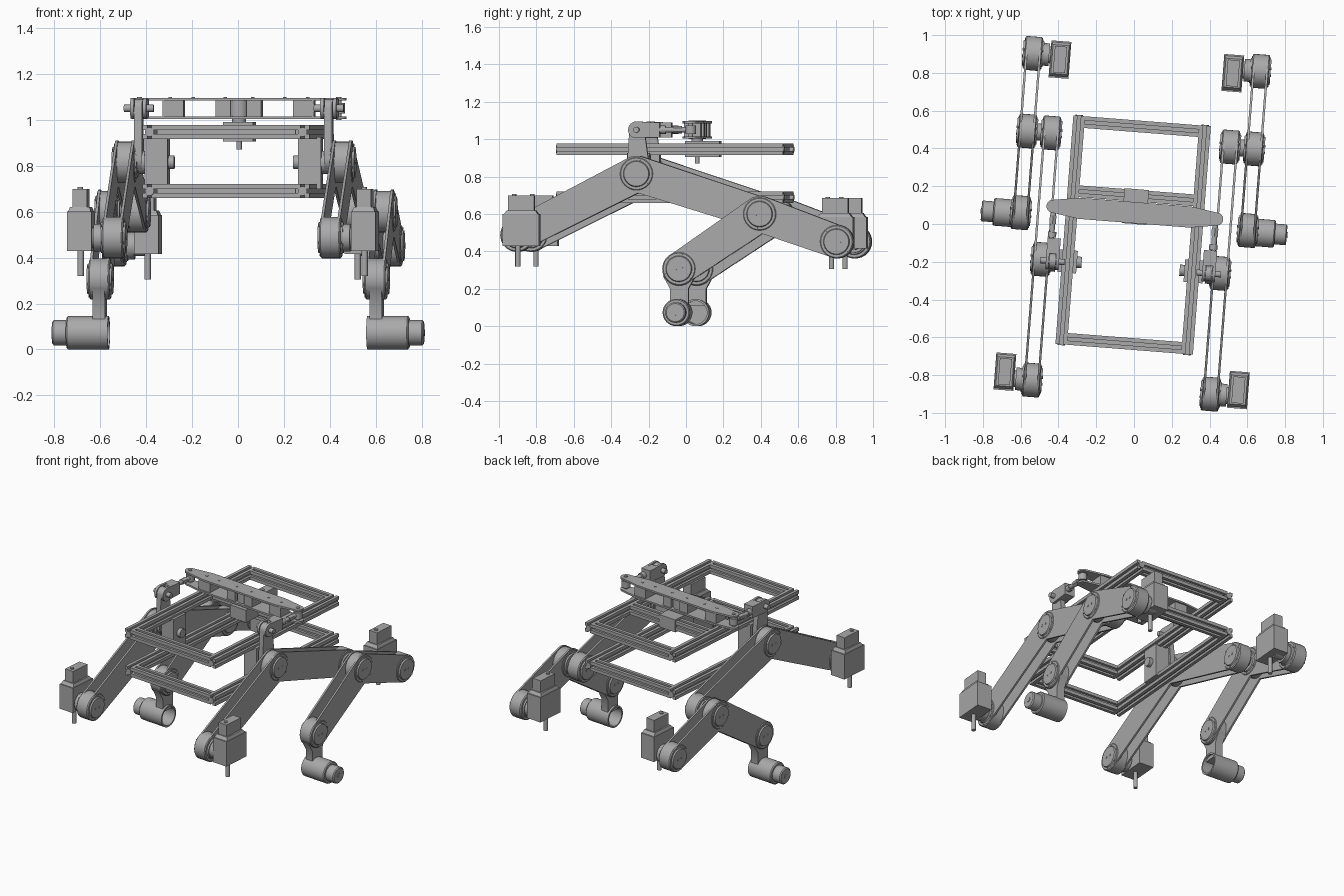
import bpy, bmesh, math
from mathutils import Matrix, Vector
from mathutils.geometry import convex_hull_2d

cube = bpy.data.objects.get("Cube")
if cube:
    bpy.data.objects.remove(cube, do_unlink=True)

grey = bpy.data.materials.new("plain_grey")
grey.use_nodes = True
tone = (0.4, 0.4, 0.4, 1)
grey.diffuse_color = tone
grey.node_tree.nodes["Principled BSDF"].inputs["Base Color"].default_value = tone

TURN = Matrix.Rotation(math.radians(-4.5), 4, "Z")   # whole chassis sits slightly turned
AXIS = {"X": Matrix.Rotation(math.pi / 2, 4, "Y"),
        "Y": Matrix.Rotation(math.pi / 2, 4, "X"), "Z": Matrix()}
made = []


def finish(name, bm, pair=True):
    """Turn a bmesh into an object; pair also makes the mirrored one."""
    for side in ((1, -1) if pair else (1,)):
        copy = bm.copy()
        copy.transform(TURN @ Matrix.Diagonal((side, 1, 1, 1)))
        bmesh.ops.recalc_face_normals(copy, faces=copy.faces)
        mesh = bpy.data.meshes.new(name)
        copy.to_mesh(mesh)
        copy.free()
        mesh.materials.append(grey)
        label = name if not pair else ("left_" if side > 0 else "right_") + name
        ob = bpy.data.objects.new(label, mesh)
        bpy.context.collection.objects.link(ob)
        made.append(ob)
    bm.free()


def box(bm, x, y, z, taper=1.0):
    """Box from three ranges; taper shrinks its top."""
    lo, hi = Vector((x[0], y[0], z[0])), Vector((x[1], y[1], z[1]))
    mid, size = (lo + hi) / 2, hi - lo
    verts = bmesh.ops.create_cube(bm, size=1)["verts"]
    for v in verts:
        k = taper if v.co.z > 0 else 1
        v.co = mid + Vector((v.co.x * size.x * k, v.co.y * size.y * k, v.co.z * size.z))


def rod(bm, centre, radius, length, axis="X", sides=32):
    bmesh.ops.create_cone(bm, cap_ends=True, segments=sides, radius1=radius, radius2=radius,
                          depth=length, matrix=Matrix.Translation(centre) @ AXIS[axis])


def prism(bm, points, axis, start, end):
    """Extrude a 2D outline along X, Y or Z."""
    def place(p, t):
        return {"X": (t, p[0], p[1]), "Y": (p[0], t, p[1]), "Z": (p[0], p[1], t)}[axis]
    a = [bm.verts.new(place(p, start)) for p in points]
    b = [bm.verts.new(place(p, end)) for p in points]
    bm.faces.new(a)
    bm.faces.new(b[::-1])
    for i in range(len(a)):
        j = (i + 1) % len(a)
        bm.faces.new((a[i], b[i], b[j], a[j]))


def hull(circles):
    """Outline wrapped around circles given as (u, v, radius)."""
    pts = [Vector((u + r * math.cos(k * math.pi / 20), v + r * math.sin(k * math.pi / 20)))
           for u, v, r in circles for k in range(40)]
    return [pts[i] for i in convex_hull_2d(pts)]


def lathe(bm, profile, centre, sides=32):
    """Revolve (x, radius) points about an axis along X."""
    rings = [[bm.verts.new((x, centre[0] + r * math.cos(k * math.tau / sides),
                            centre[1] + r * math.sin(k * math.tau / sides)))
              for k in range(sides)] for x, r in profile]
    for a, b in zip(rings, rings[1:]):
        for k in range(sides):
            j = (k + 1) % sides
            bm.faces.new((a[k], a[j], b[j], b[k]))
    bm.faces.new(rings[0])
    bm.faces.new(rings[-1])


# Joint positions as (y, z)
ROCKER_X, BOGIE_X = 0.475, 0.603
FRONT, PIVOT, JOINT = (-0.866, 0.487), (-0.225, 0.815), (0.446, 0.6)
REAR, MIDDLE = (0.858, 0.452), (0.013, 0.307)


def leg(name, x, ends, bend):
    """Bent arm of two thin plates with a drum at every joint."""
    bm = bmesh.new()
    for dx in (-0.042, 0.03):
        for end in ends:
            prism(bm, hull([(*end, 0.088), (*bend, 0.096)]), "X", x + dx, x + dx + 0.012)
    finish(name + "_plates", bm)
    bm = bmesh.new()
    for y, z in (*ends, bend):
        lathe(bm, [(x - 0.055, 0.066), (x - 0.046, 0.07), (x - 0.046, 0.084), (x - 0.04, 0.09),
                   (x + 0.04, 0.09), (x + 0.046, 0.084), (x + 0.046, 0.07), (x + 0.055, 0.066)], (y, z))
        for k in range(6):
            a = k * math.tau / 6 + 0.3
            rod(bm, (x, y + 0.077 * math.cos(a), z + 0.077 * math.sin(a)), 0.005, 0.1, sides=8)
        for dy in (-0.018, 0.018):
            rod(bm, (x, y + dy, z), 0.007, 0.116, sides=8)
    finish(name + "_joints", bm)


leg("rocker", ROCKER_X, (FRONT, JOINT), PIVOT)
leg("bogie", BOGIE_X, (MIDDLE, REAR), JOINT)

# Shafts joining the rocker to the bogie and to the chassis
bm = bmesh.new()
rod(bm, (0.54, *JOINT), 0.045, 0.12)
finish("bogie_shaft", bm)
bm = bmesh.new()
rod(bm, (0.36, *PIVOT), 0.03, 0.2)
rod(bm, (0.4, *PIVOT), 0.05, 0.03)
finish("rocker_shaft", bm)
bm = bmesh.new()
box(bm, (0.285, 0.385), (-0.285, -0.165), (0.7, 0.925))
finish("rocker_bearing_block", bm)


def steering(name, x, y, base, hub_x, hub):
    """Steering housing with servo on top and wheel shaft below."""
    bm = bmesh.new()
    box(bm, (x - 0.053, x + 0.053), (y - 0.098, y + 0.098), (base, base + 0.17))
    box(bm, (x - 0.05, x + 0.05), (y - 0.09, y + 0.09), (base + 0.17, base + 0.19), 0.85)
    finish(name + "_housing", bm)
    bm = bmesh.new()
    box(bm, (x - 0.032, x + 0.032), (y - 0.07, y + 0.07), (base + 0.18, base + 0.27))
    rod(bm, (x, y - 0.04, base + 0.272), 0.012, 0.01, "Z", 16)
    finish(name + "_servo", bm)
    bm = bmesh.new()
    rod(bm, (x, y - 0.02, base - 0.05), 0.014, 0.12, "Z", 16)
    finish(name + "_wheel_shaft", bm)
    bm = bmesh.new()
    rod(bm, ((x + hub_x) / 2, *hub), 0.045, abs(x - hub_x))
    rod(bm, (hub_x + 0.07 * (1 if x > hub_x else -1), *hub), 0.06, 0.03)
    finish(name + "_coupling", bm)


steering("front_steering", 0.62, -0.833, 0.43, ROCKER_X, FRONT)
steering("rear_steering", 0.459, 0.837, 0.415, BOGIE_X, REAR)

# Middle drive: neck and hollow motor drum
bm = bmesh.new()
prism(bm, [(-0.075, 0.27), (-0.036, 0.2), (-0.036, 0.11), (0.062, 0.11), (0.062, 0.2), (0.1, 0.27)],
      "X", 0.578, 0.632)
finish("middle_neck", bm)
bm = bmesh.new()
lathe(bm, [(0.73, 0.062), (0.565, 0.062), (0.565, 0.073), (0.742, 0.073), (0.748, 0.067),
           (0.748, 0.055), (0.805, 0.055), (0.811, 0.048)], (0.006, 0.073))
rod(bm, (0.81, 0.006, 0.073), 0.015, 0.01, sides=16)
finish("middle_motor", bm)

# Slotted frame beams
H = 0.031
corner = [(H, -H), (H, -0.009), (0.015, -0.009), (0.015, 0.009), (H, 0.009)]
section = [Matrix.Rotation(q * math.pi / 2, 2) @ Vector(p) for q in range(4) for p in corner]
W, Y0, Y1 = 0.365, -0.665, 0.548
for label, z, crosses in (("upper", 0.947, (Y0 + H, 0.15, Y1 - H)), ("lower", 0.69, (Y0 + H, Y1 - H))):
    bm = bmesh.new()
    prism(bm, [(p.x + W - H, p.y + z) for p in section], "Y", Y0, Y1)
    for y in (Y0 - 0.002, Y1 + 0.002):
        rod(bm, (W - H, y, z), 0.02, 0.006, "Y", 20)
    finish(label + "_side_beam", bm)
    bm = bmesh.new()
    for y in crosses:
        prism(bm, [(p.x + y, p.y + z) for p in section], "X", 2 * H - W, W - 2 * H)
    finish(label + "_cross_beams", bm, False)

# Balancing bar: two plates, spacers, and its centre bearing
BY = 0.06
bm = bmesh.new()
for z in (1.003, 1.084):
    prism(bm, hull([(s * x, BY, r) for s in (1, -1) for x, r in ((0.435, 0.034), (0.29, 0.056))]),
          "Z", z, z + 0.012)
finish("balance_bar_plates", bm, False)
bm = bmesh.new()
for a, b in ((-0.33, -0.24), (-0.1, -0.035), (0.035, 0.1), (0.24, 0.33)):
    box(bm, (a, b), (BY - 0.045, BY + 0.045), (1.012, 1.087))
rod(bm, (0, BY, 1.05), 0.042, 0.076, "Z")
for x in (-0.3, -0.2, -0.06, 0.06, 0.2, 0.3):
    rod(bm, (x, BY, 1.095), 0.008, 0.008, "Z", 12)
finish("balance_bar_spacers", bm, False)
bm = bmesh.new()
box(bm, (-0.065, 0.065), (0.0, 0.185), (0.905, 0.99))
rod(bm, (0, BY, 0.945), 0.012, 0.15, "Z", 16)
rod(bm, (0, BY, 0.99), 0.03, 0.04, "Z", 24)
finish("balance_bearing", bm, False)

# Links from the bar ends to the rocker brackets
bm = bmesh.new()
rod(bm, (0.435, BY, 1.05), 0.012, 0.1, "Z", 16)
rod(bm, (0.435, BY, 1.05), 0.028, 0.045, "Z", 24)
rod(bm, (0.43, -0.03, 1.05), 0.014, 0.18, "Y", 16)
rod(bm, (0.43, -0.01, 1.05), 0.02, 0.045, "Y", 6)
rod(bm, (0.428, -0.09, 1.05), 0.022, 0.03, "Y", 16)
finish("balance_link", bm)
bm = bmesh.new()
prism(bm, hull([(-0.23, 1.05, 0.045), (-0.15, 1.05, 0.04)]), "X", 0.38, 0.396)
prism(bm, hull([(-0.23, 1.05, 0.045), (-0.15, 1.05, 0.04)]), "X", 0.434, 0.45)
box(bm, (0.38, 0.45), (-0.19, -0.108), (1.01, 1.09))
rod(bm, (0.415, -0.23, 1.05), 0.016, 0.13, "X", 16)
finish("link_clevis", bm)
bm = bmesh.new()
prism(bm, hull([(-0.23, 1.05, 0.04), (-0.225, 0.9, 0.055), (-0.225, 0.83, 0.06)]), "X", 0.398, 0.432)
finish("rocker_bracket", bm)

# Smooth the round parts, keep edges sharp
bpy.ops.object.select_all(action="DESELECT")
for ob in made:
    ob.select_set(True)
bpy.context.view_layer.objects.active = made[0]
bpy.ops.object.shade_smooth_by_angle(angle=math.radians(30))
